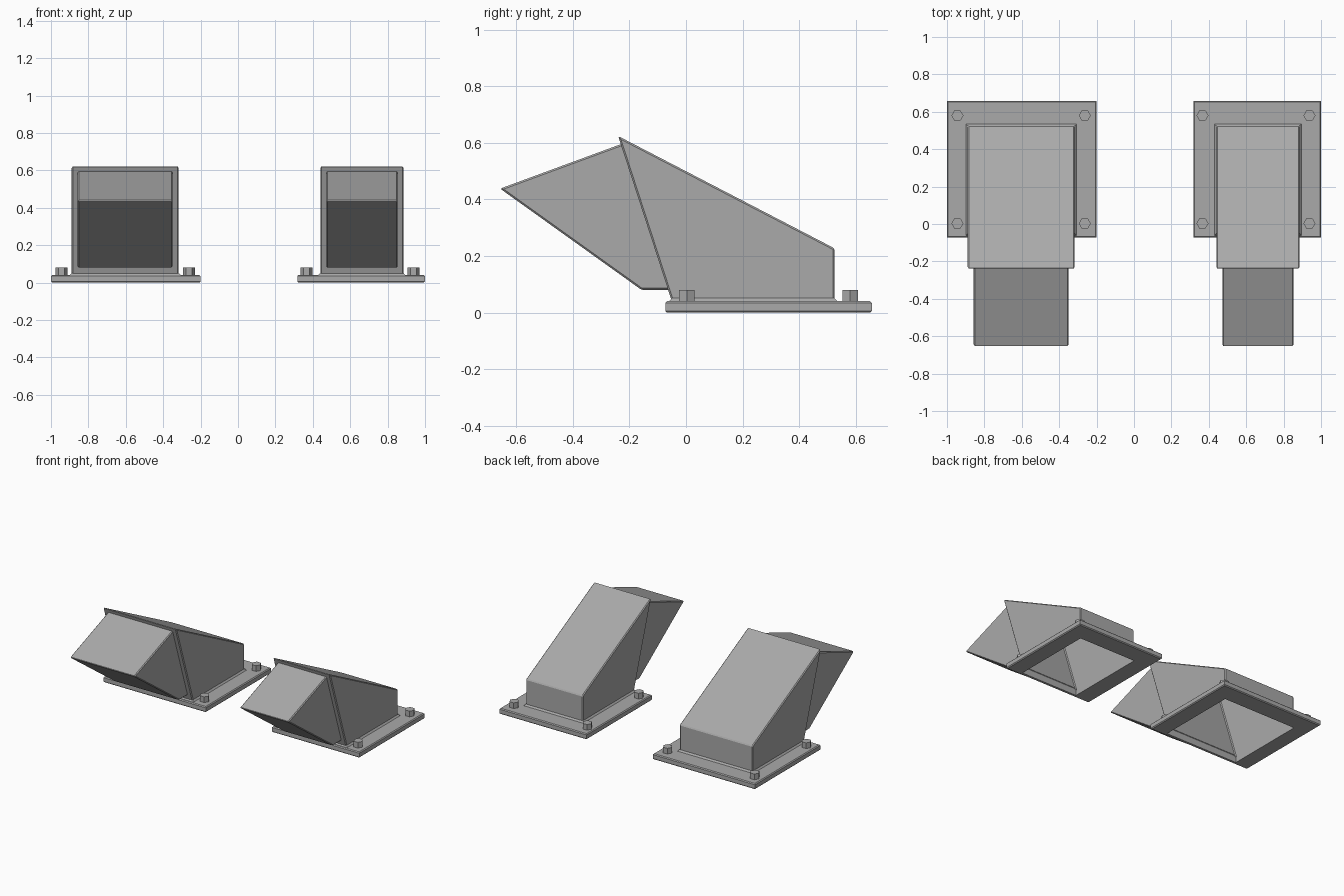
import bpy
import bmesh
import math

cube = bpy.data.objects.get("Cube")
if cube:
    bpy.data.objects.remove(cube, do_unlink=True)

metal = bpy.data.materials.new("grey_metal")
metal.use_nodes = True
GREY = (0.4, 0.4, 0.4, 1.0)
metal.diffuse_color = GREY
metal.node_tree.nodes["Principled BSDF"].inputs["Base Color"].default_value = GREY

PLATE_TOP = 0.04
PLATE_Y = (-0.073, 0.657)


def front_y(z):
    """Depth of the sloping front plane of the housing at height z."""
    return -0.24 + 0.325 * (0.624 - z)


def finish(bm, name):
    bmesh.ops.recalc_face_normals(bm, faces=bm.faces)
    mesh = bpy.data.meshes.new(name)
    bm.to_mesh(mesh)
    bm.free()
    mesh.materials.append(metal)
    obj = bpy.data.objects.new(name, mesh)
    bpy.context.collection.objects.link(obj)
    return obj


def open_prism(name, profile, x0, x1, open_side):
    """Extrude a (y, z) profile across x, leave one side open, chamfer the rest."""
    bm = bmesh.new()
    a = [bm.verts.new((x0, y, z)) for y, z in profile]
    b = [bm.verts.new((x1, y, z)) for y, z in profile]
    bm.faces.new(a)
    bm.faces.new(b)
    n = len(profile)
    for i in range(n):
        j = (i + 1) % n
        if i != open_side:
            bm.faces.new((a[i], a[j], b[j], b[i]))
    bmesh.ops.recalc_face_normals(bm, faces=bm.faces)
    edges = [e for e in bm.edges if len(e.link_faces) == 2]
    bmesh.ops.bevel(bm, geom=edges, offset=0.006, segments=1, affect='EDGES')
    return finish(bm, name)


def base_plate(name, px, hx, hy):
    """Flange with an opening, chamfered edges and a small weld skirt."""
    def grow(xs, ys, d, z):
        return [(xs[0] - d, ys[0] - d, z), (xs[1] + d, ys[0] - d, z),
                (xs[1] + d, ys[1] + d, z), (xs[0] - d, ys[1] + d, z)]

    c = 0.006
    rings = [grow(hx, hy, 0, PLATE_TOP), grow(hx, hy, 0, 0),
             grow(px, PLATE_Y, -c, 0), grow(px, PLATE_Y, 0, c),
             grow(px, PLATE_Y, 0, PLATE_TOP - c), grow(px, PLATE_Y, -c, PLATE_TOP),
             grow(hx, hy, 0.01, PLATE_TOP), grow(hx, hy, 0, PLATE_TOP + 0.011)]
    bm = bmesh.new()
    loops = [[bm.verts.new(p) for p in ring] for ring in rings]
    for low, high in zip(loops, loops[1:]):
        for i in range(4):
            j = (i + 1) % 4
            bm.faces.new((low[i], low[j], high[j], high[i]))
    return finish(bm, name)


def bolt(name, x, y):
    bm = bmesh.new()
    bmesh.ops.create_cone(bm, cap_ends=True, segments=6, radius1=0.032,
                          radius2=0.032, depth=0.08)
    # Turn so that two corners point along x
    first = bm.verts[:][0].co
    turn = -math.atan2(first.y, first.x)
    for v in bm.verts:
        vx, vy = v.co.x, v.co.y
        v.co = (x + vx * math.cos(turn) - vy * math.sin(turn),
                y + vx * math.sin(turn) + vy * math.cos(turn), v.co.z + 0.04)
    return finish(bm, name)


def vent(prefix, plate_x, hood_x, nose_x, bolt_xs):
    # Wedge housing, open underneath
    back = 0.525
    housing = [(front_y(PLATE_TOP), PLATE_TOP), (back, PLATE_TOP),
               (back, 0.227), (front_y(0.624), 0.624)]
    open_prism(prefix + "_housing", housing, *hood_x, open_side=0)
    # Pointed nose, open against the housing front
    nose = [(front_y(0.595), 0.595), (front_y(0.08), 0.08),
            (-0.157, 0.08), (-0.657, 0.438)]
    open_prism(prefix + "_nose", nose, *nose_x, open_side=0)
    base_plate(prefix + "_base_plate", plate_x, hood_x,
               (front_y(PLATE_TOP), back))
    for side, x in zip(("right", "left"), bolt_xs):
        for end, y in (("front", 0.003), ("back", 0.58)):
            bolt(f"{prefix}_bolt_{end}_{side}", x, y)


vent("wide", (-1.0, -0.2), (-0.889, -0.317), (-0.857, -0.35), (-0.944, -0.263))
vent("narrow", (0.317, 1.0), (0.44, 0.885), (0.472, 0.853), (0.366, 0.938))
